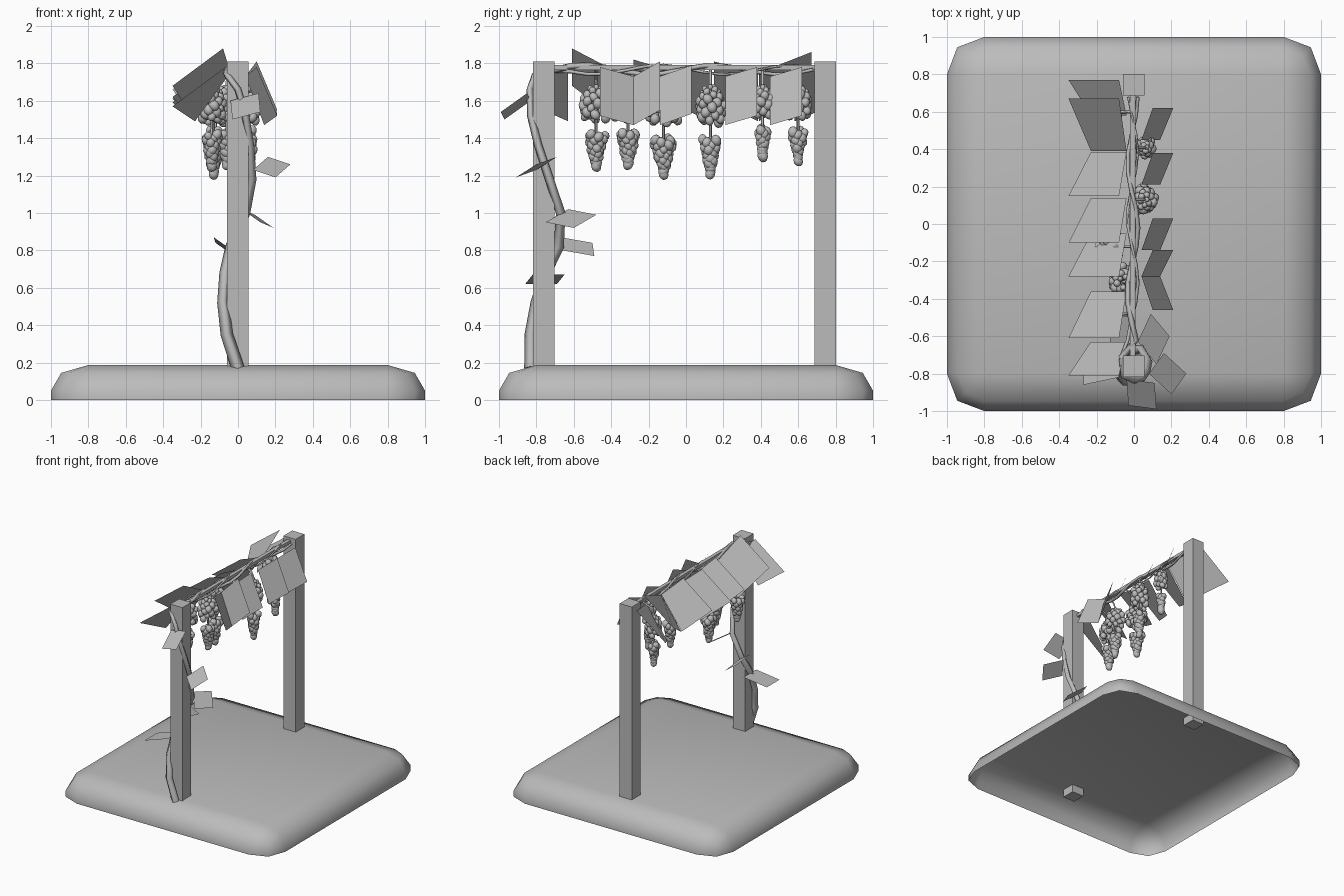
import bpy, bmesh, math, random
from mathutils import Vector, Matrix

random.seed(4)
cube = bpy.data.objects.get("Cube")
if cube:
    bpy.data.objects.remove(cube, do_unlink=True)

# Single plain grey
grey = bpy.data.materials.new("plain_grey")
grey.use_nodes = True
colour = (0.5, 0.5, 0.5, 1)
grey.diffuse_color = colour
grey.node_tree.nodes["Principled BSDF"].inputs["Base Color"].default_value = colour


def finish(bm, name, smooth=False, fix_normals=True):
    if fix_normals:
        bmesh.ops.recalc_face_normals(bm, faces=bm.faces)
    for face in bm.faces:
        face.smooth = smooth
    mesh = bpy.data.meshes.new(name)
    bm.to_mesh(mesh)
    bm.free()
    mesh.materials.append(grey)
    obj = bpy.data.objects.new(name, mesh)
    bpy.context.collection.objects.link(obj)
    return obj


def box(name, low, high):
    bm = bmesh.new()
    low, high = Vector(low), Vector(high)
    size = Matrix.Diagonal((high - low).to_4d())
    bmesh.ops.create_cube(bm, size=1, matrix=Matrix.Translation((low + high) / 2) @ size)
    return finish(bm, name)


def tube(name, points, radii):
    curve = bpy.data.curves.new(name, "CURVE")
    curve.dimensions = "3D"
    curve.bevel_depth = 1
    curve.bevel_resolution = 0
    curve.use_fill_caps = True
    spline = curve.splines.new("POLY")
    spline.points.add(len(points) - 1)
    for target, point, radius in zip(spline.points, points, radii):
        target.co = (*point, 1)
        target.radius = radius
    curve.materials.append(grey)
    obj = bpy.data.objects.new(name, curve)
    bpy.context.collection.objects.link(obj)
    return obj


def leaf(name, corners):
    bm = bmesh.new()
    face = bm.faces.new([bm.verts.new(c) for c in corners])
    face.normal_update()
    if face.normal.z < 0:
        face.normal_flip()
    return finish(bm, name, fix_normals=False)


# Rounded ground slab: open shell, stacked rings closed by a flat top
def slab_ring(bm, reach, mid, z):
    ring = []
    for sx, sy in ((1, 1), (-1, 1), (-1, -1), (1, -1)):
        corner = [(reach, 0.8), (mid, mid), (0.8, reach)]
        if sx * sy < 0:
            corner.reverse()
        ring += [bm.verts.new((sx * x, sy * y, z)) for x, y in corner]
    return ring


bm = bmesh.new()
rings = [slab_ring(bm, *r) for r in
         ((1, 0.945, 0), (1, 0.945, 0.05), (0.945, 0.9, 0.145), (0.8, 0.8, 0.187))]
for lower, upper in zip(rings, rings[1:]):
    for i in range(len(lower)):
        j = (i + 1) % len(lower)
        bm.faces.new((lower[i], lower[j], upper[j], upper[i]))
bm.faces.new(rings[-1])
bmesh.ops.remove_doubles(bm, verts=bm.verts, dist=0.001)
finish(bm, "ground_slab", smooth=True)

# Posts and the rail between them
for name, y in (("front_post", -0.76), ("back_post", 0.745)):
    box(name, (-0.058, y - 0.058, 0.12), (0.056, y + 0.058, 1.81))
box("top_rail", (-0.022, -0.71, 1.764), (0.008, 0.69, 1.79))

# Main vine twisting up the front post
trunk = [(0, -0.83, 0.17), (-0.06, -0.83, 0.35), (-0.08, -0.8, 0.52), (-0.07, -0.75, 0.68),
         (-0.04, -0.68, 0.82), (0.04, -0.67, 1), (0.075, -0.73, 1.18), (0.065, -0.79, 1.36),
         (0.04, -0.83, 1.52), (0, -0.835, 1.66), (-0.06, -0.81, 1.74), (-0.07, -0.72, 1.76)]
tube("vine_trunk", trunk, [0.035 - 0.0018 * i for i in range(len(trunk))])

# Runner winding along the rail, and a thinner companion
for name, phase, radius in (("vine_runner", 0, 0.017), ("thin_runner", 2.6, 0.01)):
    path = [trunk[-1]]
    for i in range(1, 15):
        t = phase + i * 0.9
        path.append((-0.007 + 0.028 * math.cos(t), -0.72 + i * 0.1, 1.765 + 0.025 * math.sin(t)))
    tube(name, path, [radius * (1 - 0.03 * i) for i in range(len(path))])

# Leaves draped from the rail: low end, high end, height of the high end
drapes = {
    "left": [(-0.28, -0.46, 1.78), (-0.28, -0.14, 1.81), (-0.14, 0.03, 1.79),
             (0.21, 0.38, 1.78), (0.45, 0.62, 1.78)],
    "right": [(0.39, 0.67, 1.86), (0.385, 0.15, 1.81), (0.14, -0.1, 1.79), (-0.05, -0.28, 1.82),
              (-0.36, -0.61, 1.88), (-0.63, -0.81, 1.77), (0.58, 0.77, 1.77)]}
for side, rows in drapes.items():
    for n, (y_low, y_high, z) in enumerate(rows):
        if side == "left":
            a, b = Vector((0.04, y_low, 1.73)), Vector((0.1, y_high, z))
            drop_a, drop_b = Vector((0.1, 0, -0.26)), Vector((0.11, 0, -0.26))
        else:
            a, b = Vector((-0.04, y_low, 1.75)), Vector((-0.08, y_high, z))
            drop_a, drop_b = Vector((-0.19, 0, -0.26)), Vector((-0.27, 0, -0.2))
        leaf(f"{side}_rail_leaf_{n}", (a, b, b + drop_b, a + drop_a))

# Leaves on the trunk: one corner and two edges
trunk_leaves = [
    ((-0.04, -0.83, 1.6), (0.15, -0.02, 0.04), (0.01, -0.14, -0.1)),
    ((0.08, -0.8, 1.23), (0.08, 0.11, 0.07), (0.12, -0.11, -0.04)),
    ((0.02, -0.63, 1.02), (0.07, 0.15, -0.03), (0.1, -0.12, -0.07)),
    ((-0.13, -0.67, 0.87), (0.01, 0.17, -0.03), (0.1, 0.01, -0.07)),
    ((-0.08, -0.82, 0.67), (0, 0.17, 0), (-0.19, -0.04, -0.05))]
for n, (corner, u, v) in enumerate(trunk_leaves):
    c, u, v = Vector(corner), Vector(u), Vector(v)
    leaf(f"trunk_leaf_{n}", (c, c + u, c + u + v, c + v))

# Grape bunches: x, y, lowest point, width
bunches = [(-0.14, -0.48, 1.22, 0.11), (-0.06, -0.31, 1.23, 0.11), (-0.13, -0.12, 1.18, 0.12),
           (0.055, 0.13, 1.18, 0.1), (0.06, 0.41, 1.27, 0.07), (-0.12, 0.6, 1.25, 0.085)]
for n, (x, y, bottom, width) in enumerate(bunches):
    top = 1.7
    tube(f"bunch_stalk_{n}", [(-0.01, y, 1.77), (x * 0.7, y, 1.74), (x, y, top), (x, y, bottom + 0.05)],
         [0.008] * 4)
    bm = bmesh.new()
    count = int(720 * width)
    for i in range(count):
        t = (i + 0.5) / count
        t = 1 - (1 - t) ** 0.75 if t < 0.5 else t * 0.81 + 0.19
        spread = width * min(1, 0.35 + 3.5 * t) * (1 - t) ** 0.6
        reach = max(0, spread - 0.015) * random.uniform(0.75, 1.05)
        angle = i * 2.4
        spot = Vector((x + 0.75 * reach * math.cos(angle), y + reach * math.sin(angle),
                       top - 0.025 - t * (top - bottom - 0.05)))
        size = random.uniform(0.021, 0.028) * min(1, 0.6 + 3 * t)
        tilt = Matrix.Rotation(random.uniform(-0.6, 0.6), 4, "X") @ Matrix.Rotation(random.uniform(-0.6, 0.6), 4, "Y")
        bmesh.ops.create_icosphere(bm, subdivisions=2, radius=size,
                                   matrix=Matrix.Translation(spot) @ tilt @ Matrix.Diagonal((1, 1, 1.2, 1)))
    finish(bm, f"grape_bunch_{n}", smooth=True)
